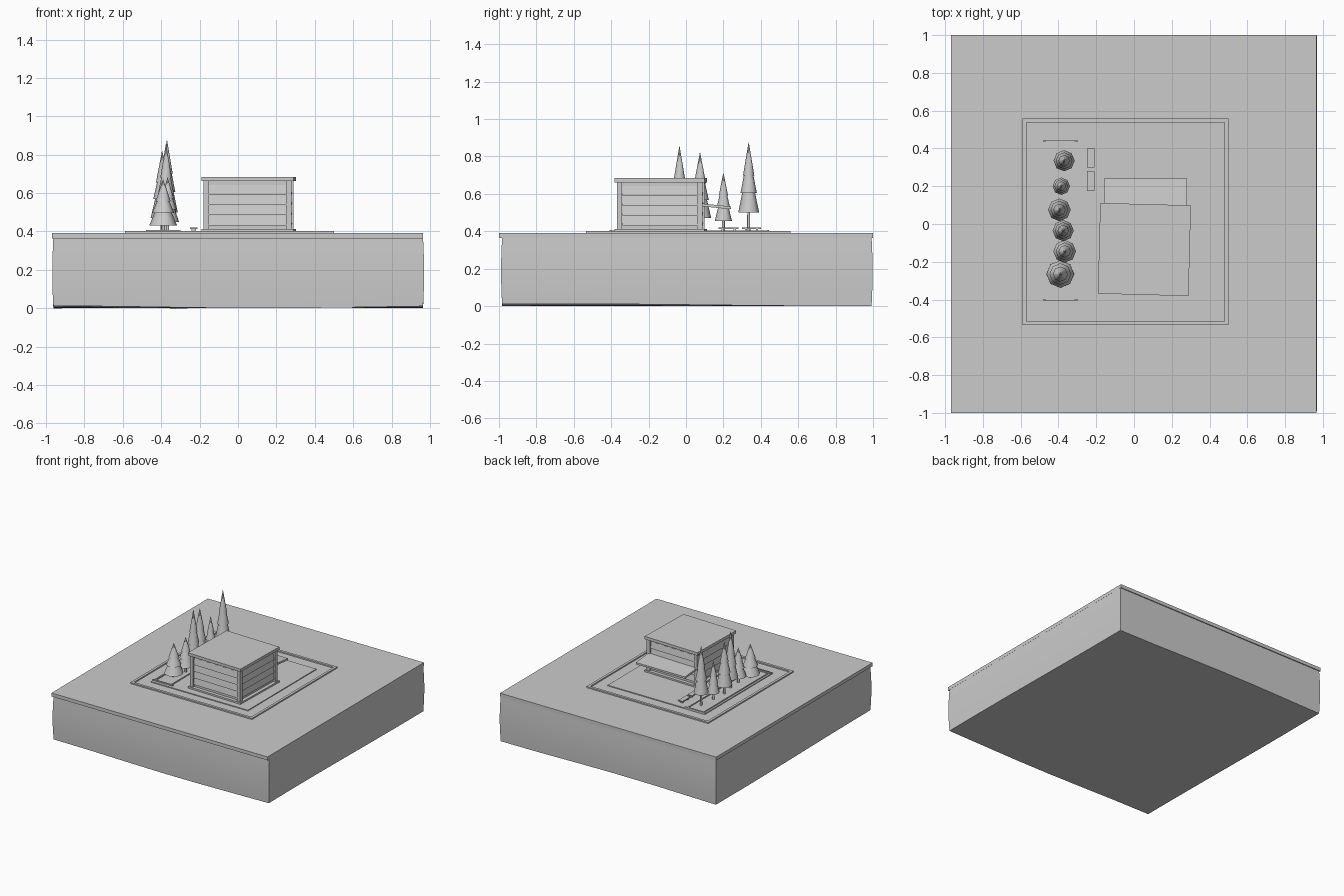
import bpy, bmesh, math
from mathutils import Matrix

cube = bpy.data.objects.get("Cube")
if cube:
    bpy.data.objects.remove(cube, do_unlink=True)

# One plain grey throughout
GREY = bpy.data.materials.new("light_grey")
GREY.use_nodes = True
GREY.diffuse_color = (0.6, 0.6, 0.6, 1)
GREY.node_tree.nodes["Principled BSDF"].inputs["Base Color"].default_value = (0.6, 0.6, 0.6, 1)


def finish(name, bm):
    mesh = bpy.data.meshes.new(name)
    bm.normal_update()
    bm.to_mesh(mesh)
    bm.free()
    mesh.materials.append(GREY)
    ob = bpy.data.objects.new(name, mesh)
    bpy.context.collection.objects.link(ob)
    return ob


def add_box(bm, x0, x1, y0, y1, z0, z1):
    size = Matrix.Diagonal((x1 - x0, y1 - y0, z1 - z0, 1))
    place = Matrix.Translation(((x0 + x1) / 2, (y0 + y1) / 2, (z0 + z1) / 2))
    return bmesh.ops.create_cube(bm, size=1, matrix=place @ size)["verts"]


def boxes(name, *dims):
    bm = bmesh.new()
    for d in dims:
        add_box(bm, *d)
    return finish(name, bm)


def ring(name, x0, x1, y0, y1, w, z0, z1):
    """Rectangular kerb made of four bars."""
    return boxes(name,
                 (x0, x1, y0, y0 + w, z0, z1), (x0, x1, y1 - w, y1, z0, z1),
                 (x0, x0 + w, y0 + w, y1 - w, z0, z1),
                 (x1 - w, x1, y0 + w, y1 - w, z0, z1))


# Ground block with gently uneven sides
bm = bmesh.new()
add_box(bm, -0.962, 0.964, -0.983, 0.992, 0.005, 0.37)
bmesh.ops.subdivide_edges(bm, edges=bm.edges[:], cuts=5, use_grid_fill=True)
for v in bm.verts:
    x, y, z = v.co
    bulge = 1 + 0.006 * math.sin(math.pi * z / 0.37)
    v.co.x = x * bulge
    v.co.y = y * bulge
    if z < 0.01:
        v.co.z = 0.006 + 0.006 * math.sin(3 * x + 2 * y)
ground = finish("ground_block", bm)
for p in ground.data.polygons:
    p.use_smooth = abs(p.normal.z) < 0.5
for e in ground.data.edges:
    a, b = (ground.data.vertices[i].co for i in e.vertices)
    e.use_edge_sharp = (min(a.z, b.z) > 0.36 or max(a.z, b.z) < 0.02
                        or all(abs(c.x) > 0.96 and abs(c.y) > 0.98 for c in (a, b)))

boxes("ground_slab", (-0.97, 0.965, -1, 1, 0.364, 0.392))

# Kerb and paved yard
ring("outer_kerb", -0.59, 0.50, -0.535, 0.558, 0.02, 0.39, 0.402)
boxes("yard_paving", (-0.48, 0.39, -0.43, 0.445, 0.39, 0.399))

# Planting bed with end bars
ring("planter_border", -0.465, -0.315, -0.40, 0.435, 0.008, 0.39, 0.405)
boxes("planter_ends",
      (-0.48, -0.30, 0.435, 0.445, 0.39, 0.408),
      (-0.48, -0.30, -0.408, -0.398, 0.39, 0.408))

# Benches
for i, (y0, y1) in enumerate([(0.175, 0.28), (0.30, 0.40)]):
    boxes("bench_%d" % (i + 1),
          (-0.25, -0.21, y0, y1, 0.413, 0.421),
          (-0.242, -0.218, y0 + 0.015, y0 + 0.025, 0.39, 0.413),
          (-0.242, -0.218, y1 - 0.025, y1 - 0.015, 0.39, 0.413))

# House, turned slightly on its plot
house_place = (Matrix.Translation((0.055, -0.135, 0))
               @ Matrix.Rotation(math.radians(-1.5), 4, "Z"))
house = [
    boxes("house_plinth", (-0.24, 0.24, -0.24, 0.24, 0.39, 0.412)),
    boxes("house_walls", (-0.212, 0.212, -0.212, 0.212, 0.41, 0.665)),
    boxes("house_roof", (-0.24, 0.24, -0.24, 0.24, 0.662, 0.685)),
]

# Corner posts
bm = bmesh.new()
for sx in (-1, 1):
    for sy in (-1, 1):
        cx, cy = sx * 0.215, sy * 0.215
        add_box(bm, cx - 0.014, cx + 0.014, cy - 0.014, cy + 0.014, 0.41, 0.663)
house.append(finish("corner_posts", bm))

# Leaning boards on all four walls
bm = bmesh.new()
rows, low, high = 4, 0.432, 0.645
step = (high - low) / rows
for side in range(4):
    turn = Matrix.Rotation(side * math.pi / 2, 4, "Z")
    for r in range(rows):
        z = low + r * step
        verts = add_box(bm, -0.2, 0.2, -0.222, -0.205, z, z + step - 0.003)
        for v in verts:
            if v.co.y < -0.21 and v.co.z > z + step / 2:
                v.co.y += 0.009
        bmesh.ops.transform(bm, matrix=turn, verts=verts)
house.append(finish("wall_boards", bm))

# The upright faces of the house are wound inwards
for ob in house:
    for p in ob.data.polygons:
        if abs(p.normal.z) < 0.7:
            p.flip()
    ob.data.update()
    ob.matrix_world = house_place

# Sloping canopy at the back
bm = bmesh.new()
for v in add_box(bm, -0.16, 0.28, 0.07, 0.24, 0.535, 0.55):
    if v.co.y > 0.2:
        v.co.z -= 0.017
finish("back_canopy", bm)


# Conifers: three stacked smooth cones on a thin trunk
def tree(name, x, y, radius, foot, top):
    bm = bmesh.new()

    def cone(r1, r2, z0, z1):
        bmesh.ops.create_cone(bm, cap_ends=True, segments=8, radius1=r1, radius2=r2,
                              depth=z1 - z0,
                              matrix=Matrix.Translation((x, y, (z0 + z1) / 2)))

    h = top - foot
    cone(0.009, 0.007, 0.39, foot + 0.02)
    cone(radius, radius * 0.5, foot, foot + h * 0.37)
    cone(radius * 0.78, radius * 0.34, foot + h * 0.28, foot + h * 0.62)
    cone(radius * 0.54, 0.001, foot + h * 0.53, top)
    bm.normal_update()
    for e in bm.edges:
        e.smooth = all(abs(f.normal.z) < 0.8 for f in e.link_faces)
    for f in bm.faces:
        f.smooth = True
    finish(name, bm)


for i, spec in enumerate([
        (-0.37, 0.335, 0.056, 0.50, 0.875),
        (-0.385, 0.20, 0.046, 0.455, 0.71),
        (-0.395, 0.075, 0.06, 0.47, 0.82),
        (-0.375, -0.035, 0.056, 0.48, 0.855),
        (-0.367, -0.145, 0.06, 0.45, 0.68),
        (-0.39, -0.265, 0.073, 0.43, 0.67)]):
    tree("conifer_%d" % (i + 1), *spec)
